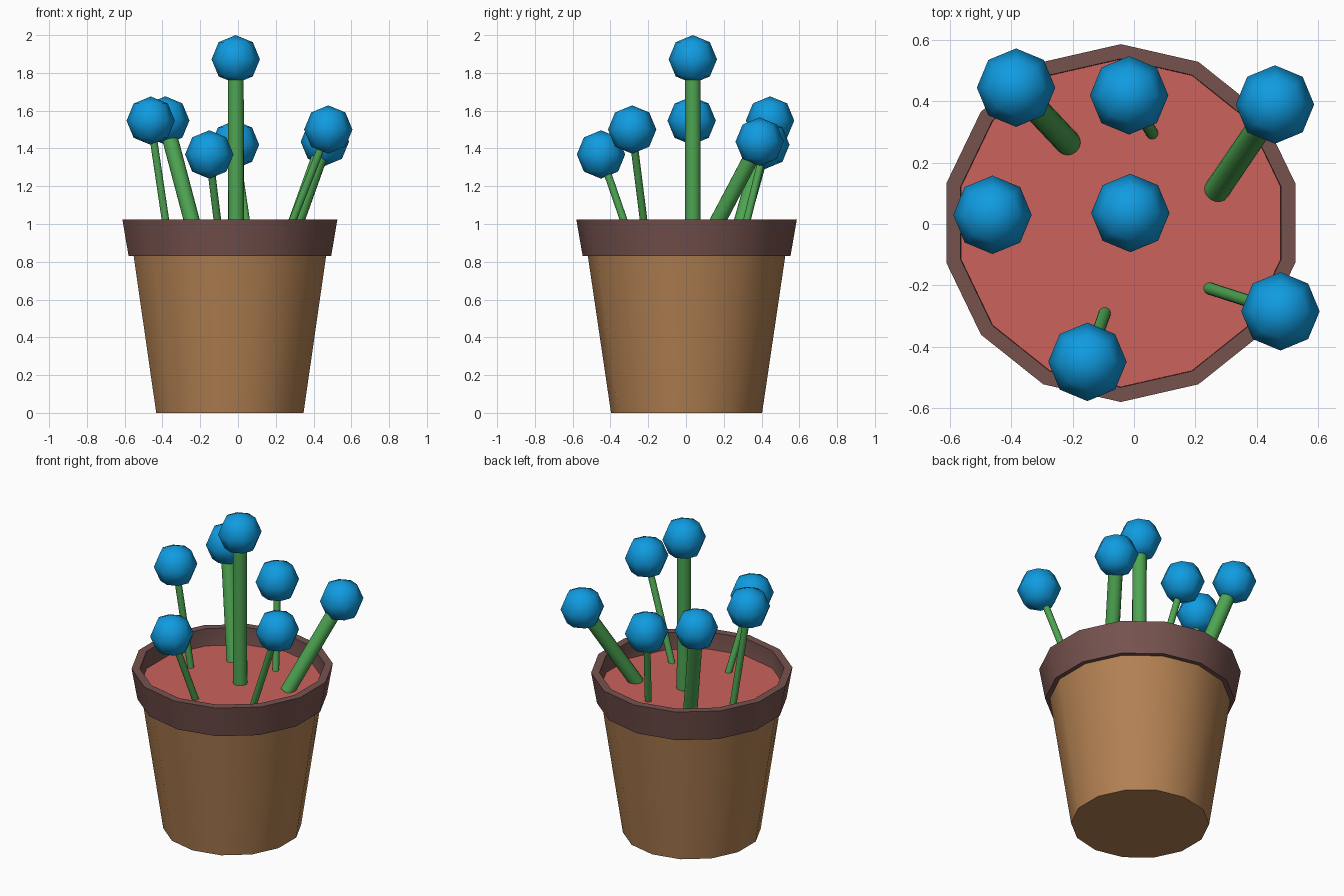
import bpy, bmesh, math
from mathutils import Vector

if "Cube" in bpy.data.objects:
    bpy.data.objects.remove(bpy.data.objects["Cube"], do_unlink=True)


def material(name, rgb):
    mat = bpy.data.materials.new(name)
    mat.use_nodes = True
    mat.diffuse_color = (*rgb, 1)
    mat.node_tree.nodes["Principled BSDF"].inputs["Base Color"].default_value = (*rgb, 1)
    return mat


CLAY = material("clay_brown", (0.45, 0.22, 0.085))
RIM = material("dark_rim_brown", (0.18, 0.085, 0.076))
SOIL = material("soil_red", (0.6, 0.122, 0.107))
GREEN = material("stem_green", (0.076, 0.376, 0.084))
BLUE = material("flower_blue", (0.005, 0.33, 0.75))

POT_CENTRE = Vector((-0.043, 0.003, 0))
SIDES = 14
SOIL_Z = 0.915


def finish(name, bm, mats, angle=30):
    bmesh.ops.recalc_face_normals(bm, faces=bm.faces)
    mesh = bpy.data.meshes.new(name)
    bm.to_mesh(mesh)
    bm.free()
    for mat in mats:
        mesh.materials.append(mat)
    obj = bpy.data.objects.new(name, mesh)
    bpy.context.collection.objects.link(obj)
    bpy.ops.object.select_all(action="DESELECT")
    obj.select_set(True)
    bpy.context.view_layer.objects.active = obj
    bpy.ops.object.shade_smooth_by_angle(angle=math.radians(angle))
    return obj


def lathe(profile, closed):
    """Turn (radius, height) points; cap the ends unless the profile closes."""
    bm = bmesh.new()
    angles = [math.pi / 2 + math.tau * i / SIDES for i in range(SIDES)]
    rings = [[bm.verts.new(POT_CENTRE + Vector((r * math.cos(a), r * math.sin(a), z)))
              for a in angles] for r, z in profile]
    pairs = list(zip(rings, rings[1:]))
    if closed:
        pairs.append((rings[-1], rings[0]))
    else:
        bm.faces.new(rings[0])
        bm.faces.new(rings[-1])
    for low, high in pairs:
        for i in range(SIDES):
            j = (i + 1) % SIDES
            bm.faces.new((low[i], low[j], high[j], high[i]))
    return bm


# Tapered pot whose top face is the soil
pot = finish("pot", lathe([(0.4, 0), (0.535, SOIL_Z)], False), [CLAY, SOIL])
for face in pot.data.polygons:
    if face.normal.z > 0.9:
        face.material_index = 1

# Flared collar around the pot mouth
finish("pot_rim", lathe([(0.515, 0.83), (0.55, 0.83), (0.584, 1.025),
                         (0.536, 1.025), (0.536, SOIL_Z - 0.01)], True), [RIM])


def flower(name, base, head, radius):
    # Straight round stem
    start, end = Vector((*base, SOIL_Z - 0.01)), Vector(head)
    axis = end - start
    bm = bmesh.new()
    bmesh.ops.create_cone(bm, cap_ends=True, segments=16, radius1=radius,
                          radius2=radius, depth=axis.length)
    bmesh.ops.rotate(bm, verts=bm.verts, matrix=axis.to_track_quat("Z", "Y").to_matrix())
    bmesh.ops.translate(bm, verts=bm.verts, vec=(start + end) / 2)
    finish(name + "_stem", bm, [GREEN])
    # Low-poly ball bloom
    bm = bmesh.new()
    bmesh.ops.create_uvsphere(bm, u_segments=8, v_segments=4, radius=0.128)
    bmesh.ops.translate(bm, verts=bm.verts, vec=end)
    finish(name + "_bloom", bm, [BLUE], 80)


THICK, THIN = 0.042, 0.02
flower("centre", (-0.01, 0.036), (-0.012, 0.036, 1.872), THICK)
flower("back_right", (-0.215, 0.265), (-0.385, 0.445, 1.548), THICK)
flower("back_left", (0.27, 0.11), (0.46, 0.39, 1.436), THICK)
flower("back", (0.06, 0.295), (-0.016, 0.42, 1.42), THIN)
flower("right", (-0.367, 0.05), (-0.462, 0.03, 1.547), THIN)
flower("front_left", (0.245, -0.21), (0.478, -0.285, 1.5), THIN)
flower("front", (-0.095, -0.29), (-0.152, -0.45, 1.368), THIN)
